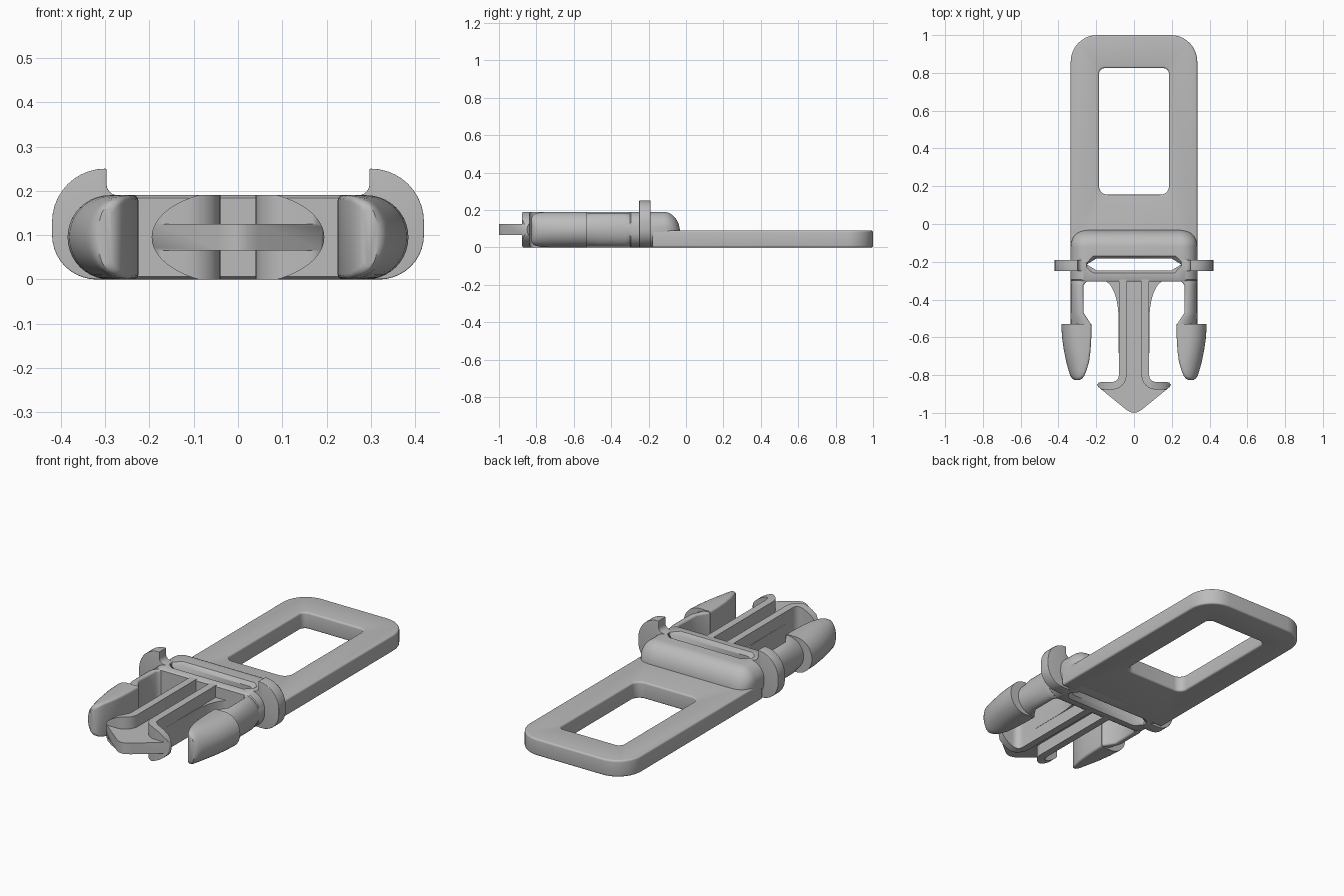
import bpy, bmesh, math

cube = bpy.data.objects.get("Cube")
if cube:
    bpy.data.objects.remove(cube, do_unlink=True)

grey = bpy.data.materials.new("grey_plastic")
grey.use_nodes = True
GREY = (0.5, 0.5, 0.5, 1)
grey.diffuse_color = GREY
grey.node_tree.nodes["Principled BSDF"].inputs["Base Color"].default_value = GREY


def loft(name, rings):
    """Skin a list of equal-length rings and cap both ends."""
    bm = bmesh.new()
    loops = [[bm.verts.new(p) for p in ring] for ring in rings]
    n = len(loops[0])
    for a, b in zip(loops, loops[1:]):
        for i in range(n):
            j = (i + 1) % n
            bm.faces.new((a[i], a[j], b[j], b[i]))
    bm.faces.new(loops[0])
    bm.faces.new(loops[-1])
    bmesh.ops.recalc_face_normals(bm, faces=bm.faces)
    mesh = bpy.data.meshes.new(name)
    bm.to_mesh(mesh)
    bm.free()
    mesh.materials.append(grey)
    ob = bpy.data.objects.new(name, mesh)
    bpy.context.collection.objects.link(ob)
    return ob


def prism_z(name, pts, z0, z1):
    return loft(name, [[(x, y, z) for x, y in pts] for z in (z0, z1)])


def prism_y(name, pts, y0, y1):
    return loft(name, [[(x, y, z) for x, z in pts] for y in (y0, y1)])


def arc(cx, cy, rx, ry, a0, a1, n=10):
    angles = [math.radians(a0 + (a1 - a0) * i / n) for i in range(n + 1)]
    return [(cx + rx * math.cos(a), cy + ry * math.sin(a)) for a in angles]


def rounded(x0, x1, y0, y1, r_low, r_high):
    """Rounded rectangle with separate low and high corner radii."""
    return (arc(x1 - r_high, y1 - r_high, r_high, r_high, 0, 90)
            + arc(x0 + r_high, y1 - r_high, r_high, r_high, 90, 180)
            + arc(x0 + r_low, y0 + r_low, r_low, r_low, 180, 270)
            + arc(x1 - r_low, y0 + r_low, r_low, r_low, 270, 360))


def apply(ob, kind, **settings):
    mod = ob.modifiers.new(kind.lower(), kind)
    for key, value in settings.items():
        setattr(mod, key, value)
    bpy.context.view_layer.objects.active = ob
    bpy.ops.object.modifier_apply(modifier=mod.name)


def boolean(ob, tool, operation):
    apply(ob, 'BOOLEAN', object=tool, operation=operation, solver='EXACT')


def remove(ob):
    bpy.data.objects.remove(ob, do_unlink=True)


def bevel(ob, width):
    apply(ob, 'BEVEL', width=width, segments=4, limit_method='ANGLE',
          angle_limit=math.radians(50))


# Flat strap plate with its window
plate = prism_z("strap_plate", rounded(-.335, .335, -.18, 1, .01, .14), 0, .09)
window = prism_z("window_cutter", rounded(-.185, .185, .155, .825, .045, .03), -.1, .2)
boolean(plate, window, 'DIFFERENCE')
remove(window)
bevel(plate, .016)

# Crossbar body, rounded off towards the plate
rings = []
for y in (-.305, -.295, -.12):
    inset = .006 if y == -.305 else 0
    pts = rounded(-.335 + inset, .335 - inset, inset, .19 - inset, .085, .085)
    rings.append([(x, y, z) for x, z in pts])
for i in range(1, 11):
    a = math.radians(9 * i)
    half = .335 - .08 * (1 - math.cos(a))
    pts = rounded(-half, half, .005, .08 + .11 * math.cos(a), .035, .035 + .05 * math.cos(a))
    rings.append([(x, -.12 + .088 * math.sin(a), z) for x, z in pts])
body = loft("crossbar_body", rings)

# Pointed webbing slot with flared mouths
slot_rings = []
for z, grow in ((-.01, .022), (.02, 0), (.17, 0), (.2, .022)):
    w, h = .2 + grow, .031 + grow
    tip = .25 + grow
    slot_rings.append([(x, y - .214, z) for x, y in
                       ((tip, 0), (w, h), (-w, h), (-tip, 0), (-w, -h), (w, -h))])
slot = loft("slot_cutter", slot_rings)
boolean(body, slot, 'DIFFERENCE')
remove(slot)


# Latch arms with swollen tips: flat inside, round outside
def arm_ring(y, inner, outer, half):
    cx = max(outer - .095, inner + .012)
    c = min(.012, (cx - inner) * .9)
    pts = arc(cx, .095, outer - cx, half, -90, 90, 20)
    pts += arc(inner + c, .095 + half - c, c, c, 90, 180, 4)
    pts += arc(inner + c, .095 - half + c, c, c, 180, 270, 4)
    return [(x, y, z) for x, z in pts]


stations = [(-.25, .24, .335, .09), (-.3, .24, .335, .09), (-.308, .255, .335, .09),
            (-.325, .267, .335, .09), (-.47, .267, .335, .09), (-.53, .228, .335, .09),
            (-.53, .225, .385, .095), (-.6, .226, .381, .095), (-.67, .23, .371, .095),
            (-.73, .238, .359, .095), (-.78, .253, .345, .092), (-.805, .264, .336, .086),
            (-.818, .274, .328, .078), (-.825, .286, .316, .065)]
arms = loft("latch_arms", [arm_ring(*s) for s in stations])

# Hooked collars on the shoulders
profile = ([(.25, 0)] + arc(.32, .1, .1, .1, -90, 0) + arc(.3, .13, .12, .12, 0, 90)
           + [(.297, .25)] + arc(.272, .215, .025, .025, 0, -90, 6) + [(.25, .19)])
collars = prism_y("hook_collars", profile, -.25, -.19)
bevel(collars, .014)

# Ribs along the centre prong, curling outwards at the barb
rib = [(.04, -.29), (.08, -.29), (.08, -.79)]
rib += arc(.115, -.8, .035, .036, 180, 270, 6)
rib += [(.185, -.838), (.195, -.85), (.19, -.862), (.17, -.876), (.115, -.876)]
rib += arc(.115, -.801, .075, .075, 260, 180, 8)
ribs = prism_z("prong_ribs", rib, 0, .19)

for ob in (arms, collars, ribs):
    apply(ob, 'MIRROR')

# Flat web and arrowhead of the centre prong
half_web = arc(.165, -.5, .083, .2, 90, 180)
half_web += [(.08, -.79)] + arc(.115, -.8, .035, .036, 180, 270, 6)
half_web += [(.185, -.838), (.195, -.85), (.19, -.862), (.045, -.98), (.022, -.995), (0, -1)]
half_web = [(.165, -.29)] + half_web
web = prism_z("prong_web", half_web + [(-x, y) for x, y in half_web[-2::-1]], .065, .125)

# Trim the prong to an oval section
oval = prism_y("oval_trimmer", arc(0, .095, .195, .107, 0, 354, 59), -1.1, -.2)
for ob in (ribs, web):
    boolean(ob, oval, 'INTERSECT')
remove(oval)

# Smooth shading with sharp edges kept
for ob in (plate, body, arms, collars, ribs, web):
    bpy.ops.object.select_all(action='DESELECT')
    ob.select_set(True)
    bpy.context.view_layer.objects.active = ob
    bpy.ops.object.shade_smooth_by_angle(angle=math.radians(35))
